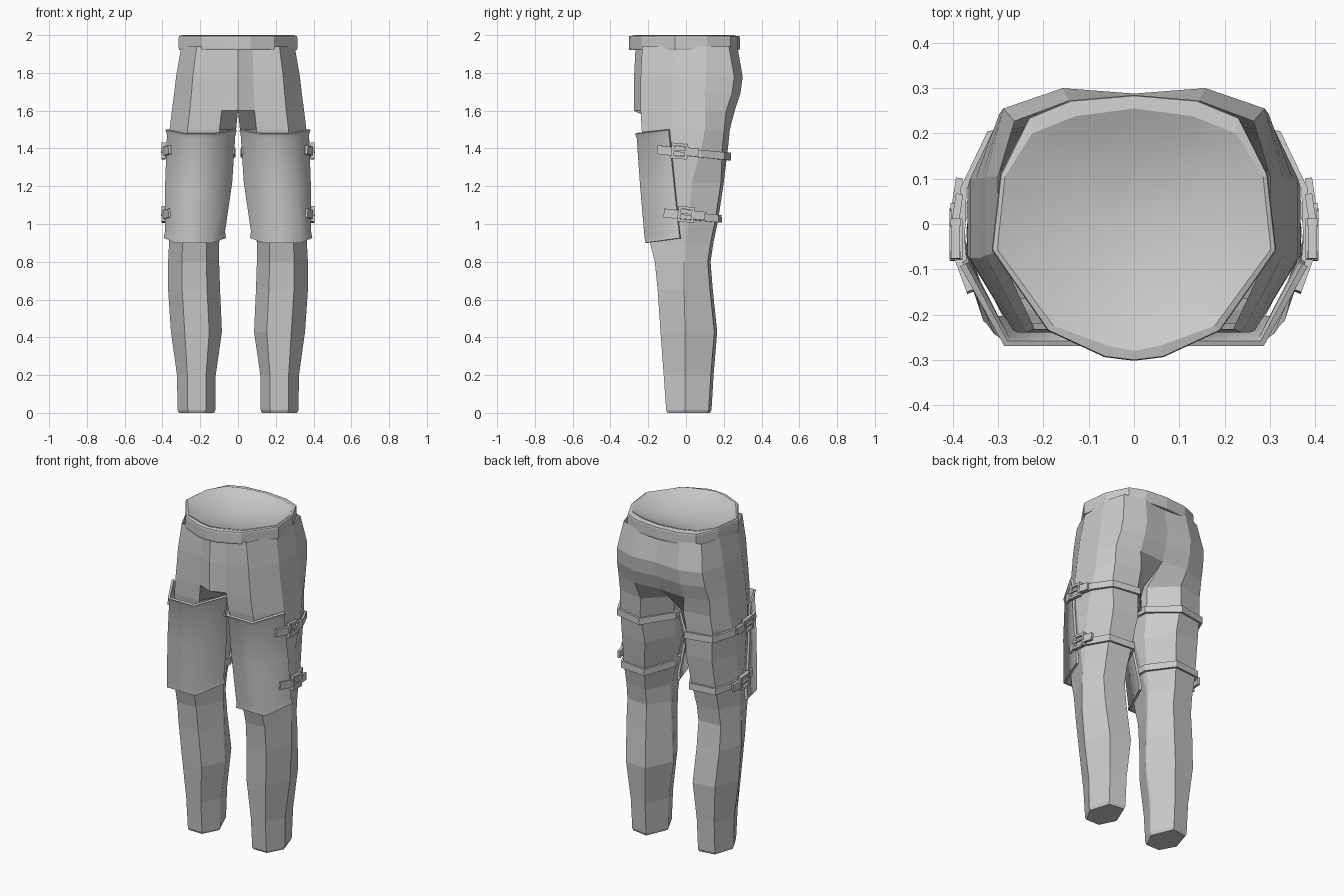
import bpy, bmesh, math
from mathutils import Matrix, Vector

if "Cube" in bpy.data.objects:
    bpy.data.objects.remove(bpy.data.objects["Cube"])

grey = bpy.data.materials.new("grey")
grey.diffuse_color = (0.6, 0.6, 0.6, 1)
grey.use_nodes = True
grey.node_tree.nodes["Principled BSDF"].inputs["Base Color"].default_value = grey.diffuse_color


def make(name, bm, mirror=True, thick=0, smooth=None):
    """Turn a bmesh into a finished object, mirrored across x when asked."""
    bmesh.ops.recalc_face_normals(bm, faces=bm.faces)
    me = bpy.data.meshes.new(name)
    bm.to_mesh(me)
    bm.free()
    ob = bpy.data.objects.new(name, me)
    bpy.context.collection.objects.link(ob)
    me.materials.append(grey)
    if thick:
        s = ob.modifiers.new("thickness", 'SOLIDIFY')
        s.thickness, s.offset = thick, 0
    if mirror:
        m = ob.modifiers.new("mirror", 'MIRROR')
        m.merge_threshold = 0.0005
    bpy.ops.object.select_all(action='DESELECT')
    ob.select_set(True)
    bpy.context.view_layer.objects.active = ob
    bpy.ops.object.convert(target='MESH')
    if smooth:
        bpy.ops.object.shade_smooth_by_angle(angle=math.radians(smooth))
    return ob


def loft(bm, rings, closed=lambda i: True):
    """Join successive rings of points with quads."""
    vs = [[bm.verts.new(p) for p in r] for r in rings]
    n = len(vs[0])
    for i in range(len(vs) - 1):
        for j in range(n if closed(i) else n - 1):
            k = (j + 1) % n
            bm.faces.new((vs[i][j], vs[i][k], vs[i + 1][k], vs[i + 1][j]))
    return vs


# Leg and hip stations: z, inner x, outer x, front y, back y, side y front, side y back
STATIONS = [
    (0.0, .127, .313, -.098, .128, -.005, .005),
    (.015, .12, .32, -.105, .135, -.005, .005),
    (.2, .118, .323, -.118, .146, -.005, .005),
    (.43, .085, .355, -.135, .165, -.005, .005),
    (.65, .095, .37, -.15, .142, -.01, .005),
    (.8, .1, .37, -.165, .13, -.01, .005),
    (.9, .1, .365, -.19, .145, -.01, .005),
    (1.02, .08, .37, -.2, .17, -.02, .015),
    (1.22, .05, .368, -.21, .2, -.05, .03),
    (1.4, .025, .368, -.22, .222, -.07, .08),
    (1.5, .01, .362, -.235, .232, -.075, .1),
    (1.6, 0, .35, -.24, .258, -.075, .1),
    (1.69, 0, .338, -.24, .288, -.075, .1),
    (1.78, 0, .328, -.24, .3, -.07, .105),
    (1.94, 0, .3, -.232, .272, -.06, .105),
]
CROTCH = 11


def station(z):
    for a, b in zip(STATIONS, STATIONS[1:]):
        if a[0] <= z <= b[0]:
            t = (z - a[0]) / (b[0] - a[0])
            return [p + (q - p) * t for p, q in zip(a, b)]


def ring(s):
    """Half hip section, or a whole leg section below the crotch."""
    z, xi, xo, yf, yb, y1, y2 = s
    hip = z > 1.55
    x = lambda t: xi + (xo - xi) * t
    b0, b1, drop = (.48, .88, .045) if hip else (.28, .8, .015)
    if 1.3 < z <= 1.55:
        b0, b1, drop = .38, .84, .03
    x2 = xo if z > 1.3 else xo - .003
    return [(xi, yf - .035 if hip else y1, z), (x(.25), yf, z), (x(.73), yf, z),
            (xo, y1, z), (x2, y2, z), (x(b1), yb - drop, z), (x(b0), yb, z),
            (xi, yb - .012 if hip else y2, z)]


# Trousers: both legs flow into the hips
bm = bmesh.new()
vs = loft(bm, [ring(s) for s in STATIONS], closed=lambda i: i < CROTCH)
bm.faces.new(vs[0])
make("trousers", bm)

# Waistband and its smooth, slightly hollow lining
OUT = [(0, -.302), (.065, -.294), (.19, -.236), (.314, -.058), (.295, .11),
       (.232, .235), (.14, .273), (0, .285)]
INN = [(0, -.28), (.06, -.268), (.178, -.225), (.302, -.056), (.285, .105),
       (.225, .2), (.13, .238), (0, .255)]


def whole(half, z, s=1.0):
    pts = half + [(-x, y) for x, y in half[-2:0:-1]]
    return [(x * s, y * s, z) for x, y in pts]


bm = bmesh.new()
loft(bm, [whole(OUT, 1.92, .94), whole(OUT, 1.92, .99), whole(OUT, 1.93), whole(OUT, 1.985),
          whole(OUT, 1.994, .993), whole(INN, 1.998)])
make("waistband", bm, mirror=False)

bm = bmesh.new()
vs = loft(bm, [whole(INN, 2.0 - .06 * (1 - s * s), s) for s in (1, .85, .65, .4, .15)])
bm.faces.new(vs[-1])
make("waist_lining", bm, mirror=False, smooth=60)

# Thigh guards: front z, side z, inner x, front inner x, front outer x, outer x, front y, side y
GUARD = [
    (1.48, 1.5, .012, .115, .283, .378, -.264, -.09),
    (1.455, 1.475, .02, .12, .28, .37, -.255, -.087),
    (1.2, 1.22, .037, .132, .305, .379, -.237, -.062),
    (.935, .96, .075, .147, .322, .38, -.214, -.035),
    (.9, .925, .07, .142, .328, .387, -.209, -.03),
]
bm = bmesh.new()
loft(bm, [[(a, ys, zs), (b, yf, zf), (c, yf, zf), (d, ys, zs)]
          for zf, zs, a, b, c, d, yf, ys in GUARD], closed=lambda i: False)
make("thigh_guard", bm, thick=.014, smooth=75)


def block(bm, centre, size, turn, tilt):
    m = (Matrix.Translation(centre) @ Matrix.Rotation(turn, 4, 'Z')
         @ Matrix.Rotation(tilt, 4, 'X') @ Matrix.Diagonal((*size, 1)))
    bmesh.ops.create_cube(bm, size=1, matrix=m)


# Straps round the back of each thigh, with a buckle on the outer side
for label, z0, yc, slope in (("upper", 1.38, -.035, .1), ("lower", 1.045, .0, .1)):
    s = station(z0)
    pts = [Vector(p) for p in ring(s)]
    mid = Vector(((s[1] + s[2]) / 2, (s[3] + s[4]) / 2, z0))
    path = [mid + (p - mid) * 1.05 for p in pts[3:]]
    path.insert(0, Vector((s[2] + .008, yc - .05, z0)))
    path[1].y = yc
    path[1].x += .004
    path.append(Vector((path[-1].x + .006, yc - .06, z0)))
    bm = bmesh.new()
    loft(bm, [[(p.x, p.y, z0 - slope * p.y + h) for p in path] for h in (-.02, .02)],
         closed=lambda i: False)
    make(label + "_strap", bm, thick=.014)

    # Buckle frame, prong, strap tail and anchor tab
    bm = bmesh.new()
    x, z, tilt = .394, z0 + .006, -slope
    for side in (-1, 1):
        block(bm, (x, yc, z + side * .034), (.02, .084, .014), 0, tilt)
        block(bm, (x, yc + side * .036, z), (.022, .014, .078), 0, tilt)
    block(bm, (x + .008, yc - .005, z), (.01, .08, .01), 0, tilt)
    block(bm, (x - .008, yc, z), (.014, .09, .05), 0, tilt)
    block(bm, (x - .004, yc + .07, z - .006), (.016, .06, .044), .15, tilt)
    block(bm, (x - .018, yc - .075, z + .003), (.016, .085, .046), -.35, tilt)
    make(label + "_buckle", bm)
